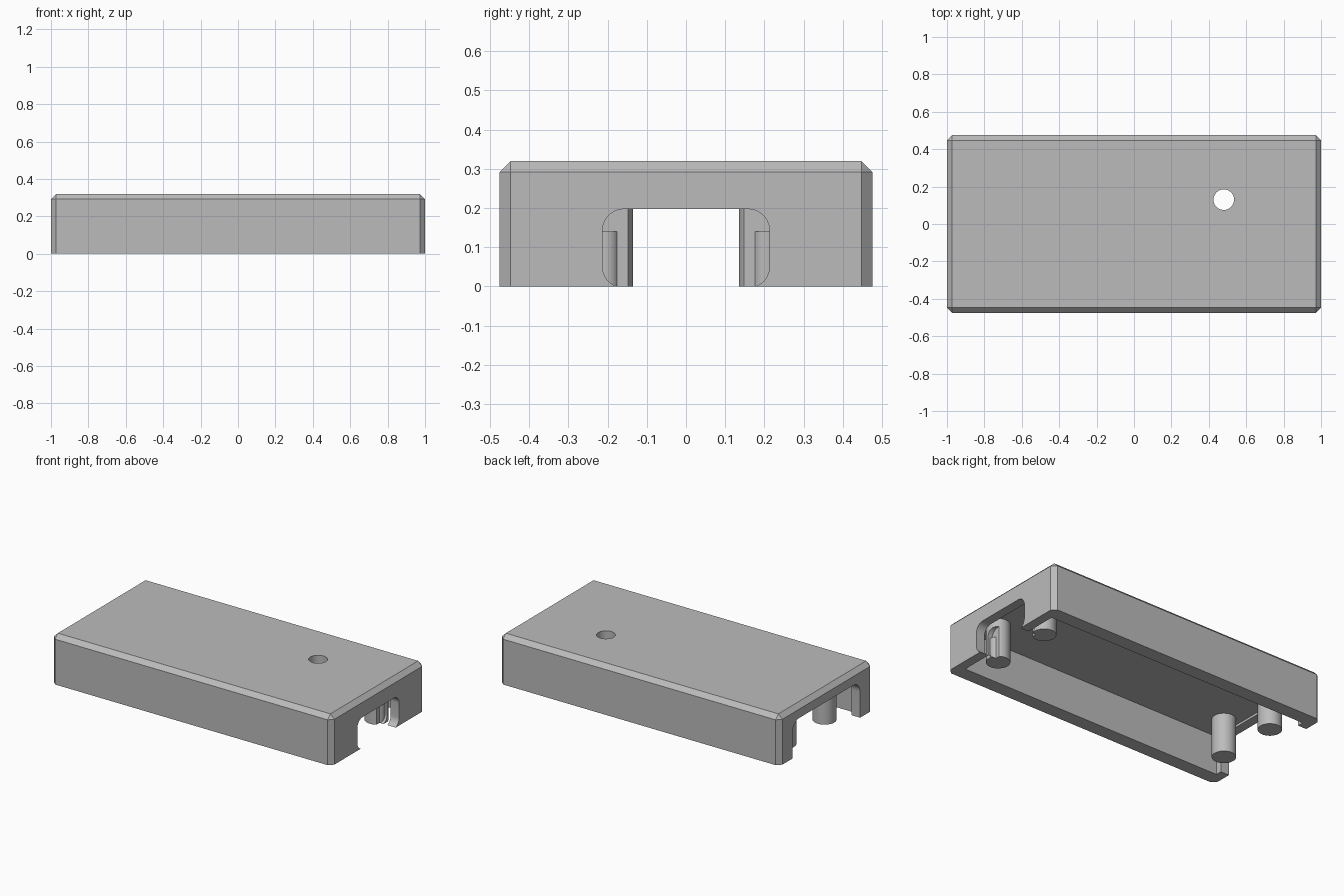
import bpy, bmesh, math
from mathutils import Matrix

if "Cube" in bpy.data.objects:
    bpy.data.objects.remove(bpy.data.objects["Cube"], do_unlink=True)

grey = bpy.data.materials.new("plain_grey")
grey.use_nodes = True
colour = (0.5, 0.5, 0.5, 1)
grey.diffuse_color = colour
grey.node_tree.nodes["Principled BSDF"].inputs["Base Color"].default_value = colour


def finish(name, bm):
    bmesh.ops.recalc_face_normals(bm, faces=bm.faces)
    mesh = bpy.data.meshes.new(name)
    bm.to_mesh(mesh)
    bm.free()
    obj = bpy.data.objects.new(name, mesh)
    bpy.context.collection.objects.link(obj)
    mesh.materials.append(grey)
    return obj


def box_bm(x0, x1, y0, y1, z0, z1):
    bm = bmesh.new()
    bmesh.ops.create_cube(bm, size=1)
    bmesh.ops.scale(bm, vec=(x1 - x0, y1 - y0, z1 - z0), verts=bm.verts)
    bmesh.ops.translate(bm, vec=((x0 + x1) / 2, (y0 + y1) / 2, (z0 + z1) / 2), verts=bm.verts)
    return bm


def cylinder(name, x, y, z0, z1, radius):
    bm = bmesh.new()
    bmesh.ops.create_cone(bm, cap_ends=True, segments=48, radius1=radius, radius2=radius,
                          depth=z1 - z0, matrix=Matrix.Translation((x, y, (z0 + z1) / 2)))
    return finish(name, bm)


def rounded_block(name, x0, x1, half_y, z0, z1, radius):
    """Block along x with its four long edges rounded."""
    bm = box_bm(x0, x1, -half_y, half_y, z0, z1)
    edges = [e for e in bm.edges if abs(e.verts[0].co.x - e.verts[1].co.x) > 0.01]
    bmesh.ops.bevel(bm, geom=edges, offset=radius, segments=10, profile=0.5, affect='EDGES')
    return finish(name, bm)


def cut(obj, cutters):
    for cutter in cutters:
        mod = obj.modifiers.new("cut", 'BOOLEAN')
        mod.operation = 'DIFFERENCE'
        mod.solver = 'EXACT'
        mod.object = cutter
    bpy.context.view_layer.update()
    graph = bpy.context.evaluated_depsgraph_get()
    mesh = bpy.data.meshes.new_from_object(obj.evaluated_get(graph))
    obj.modifiers.clear()
    obj.data = mesh


def smooth(obj):
    bpy.ops.object.select_all(action='DESELECT')
    obj.select_set(True)
    bpy.context.view_layer.objects.active = obj
    bpy.ops.object.shade_smooth_by_angle(angle=math.radians(25))


# Chamfered cover, with every edge bevelled except the bottom rim
W, H, CEILING = 0.475, 0.32, 0.25
bm = box_bm(-1, 1, -W, W, 0, H)
edges = [e for e in bm.edges if max(v.co.z for v in e.verts) > 0.1]
bmesh.ops.bevel(bm, geom=edges, offset=0.028, segments=1, affect='EDGES')
cover = finish("cover", bm)

# Cutters: hollow inside, both end openings and the hole in the top
cavity = finish("cavity_cutter", box_bm(-0.94, 0.94, -0.385, 0.385, -0.1, CEILING))
port = rounded_block("port_cutter", 0.885, 1.1, 0.213, -0.004, 0.197, 0.055)
wide_port = rounded_block("wide_port_cutter", -1.1, -0.9, 0.345, -0.2, 0.235, 0.07)
light_hole = cylinder("light_hole_cutter", 0.48, 0.13, 0.2, 0.4, 0.055)
cutters = [cavity, port, wide_port, light_hole]
cut(cover, cutters)
smooth(cover)

# Four support posts; the pair by the narrow port is notched and holds pins
for x, end in ((0.845, "left"), (-0.845, "right")):
    for y, side in ((-0.205, "front"), (0.205, "back")):
        post = cylinder(f"{side}_{end}_post", x, y, 0, CEILING + 0.01, 0.07)
        if x > 0:
            cut(post, [port])
            smooth(cylinder(f"{side}_pin", 0.865, y, 0.001, 0.14, 0.035))
        smooth(post)

for cutter in cutters:
    bpy.data.objects.remove(cutter, do_unlink=True)
